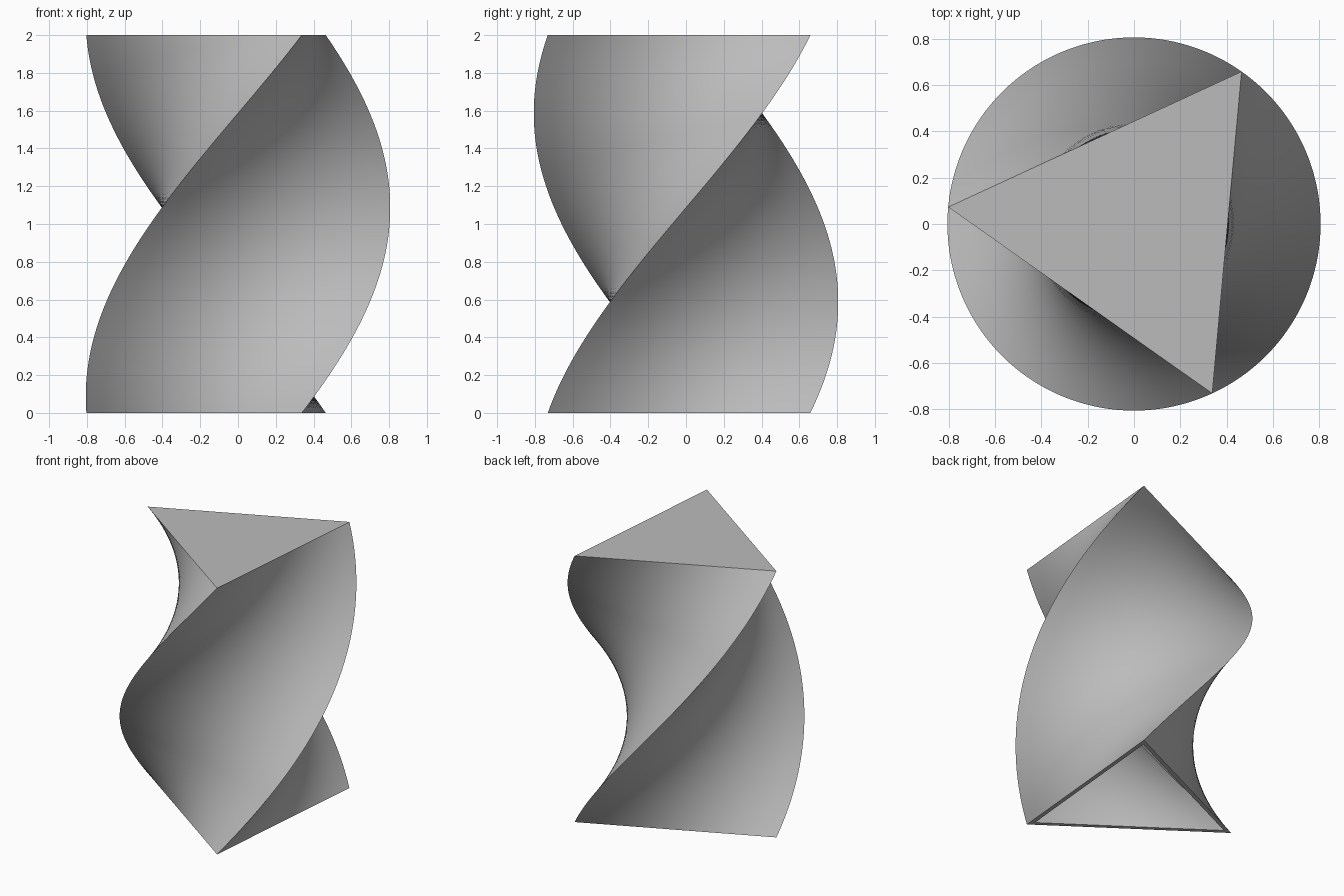
import bpy
import bmesh
from math import cos, sin, radians, pi

cube = bpy.data.objects.get("Cube")
if cube:
    bpy.data.objects.remove(cube, do_unlink=True)

RADIUS, HEIGHT, WALL = 0.806, 2.0, 0.03
START, TWIST = radians(54.8), radians(120)
LAYERS, SPLITS = 96, 12

grey = bpy.data.materials.new("plain grey")
grey.use_nodes = True
colour = (0.5, 0.5, 0.5, 1)
grey.diffuse_color = colour
grey.node_tree.nodes["Principled BSDF"].inputs["Base Color"].default_value = colour


def triangle_ring(bm, radius, z):
    """Triangle outline at height z, turned by the twist, with split sides."""
    turn = START + TWIST * z / HEIGHT
    corners = [(radius * cos(turn + k * 2 * pi / 3), radius * sin(turn + k * 2 * pi / 3))
               for k in range(3)]
    ring = []
    for k in range(3):
        (ax, ay), (bx, by) = corners[k], corners[(k + 1) % 3]
        for s in range(SPLITS):
            t = s / SPLITS
            ring.append(bm.verts.new((ax + (bx - ax) * t, ay + (by - ay) * t, z)))
    return ring


def bridge(bm, low, high):
    n = len(low)
    for i in range(n):
        j = (i + 1) % n
        bm.faces.new((low[i], low[j], high[j], high[i]))


def twisted_wall(bm, radius, top):
    """Stack of rings closed at the top; returns the bottom ring."""
    rings = [triangle_ring(bm, radius, top * i / LAYERS) for i in range(LAYERS + 1)]
    for low, high in zip(rings, rings[1:]):
        bridge(bm, low, high)
    bm.faces.new(rings[-1])
    return rings[0]


# Hollow twisted prism: outer wall, inner wall and the bottom rim joining them
bm = bmesh.new()
outer = twisted_wall(bm, RADIUS, HEIGHT)
inner = twisted_wall(bm, RADIUS - 2 * WALL, HEIGHT - WALL)
bridge(bm, outer, inner)
bmesh.ops.recalc_face_normals(bm, faces=bm.faces)

mesh = bpy.data.meshes.new("twisted_prism")
bm.to_mesh(mesh)
bm.free()
mesh.materials.append(grey)
prism = bpy.data.objects.new("twisted_prism", mesh)
bpy.context.collection.objects.link(prism)

# Smooth walls with crisp corners
bpy.context.view_layer.objects.active = prism
prism.select_set(True)
bpy.ops.object.shade_smooth_by_angle(angle=radians(30))
